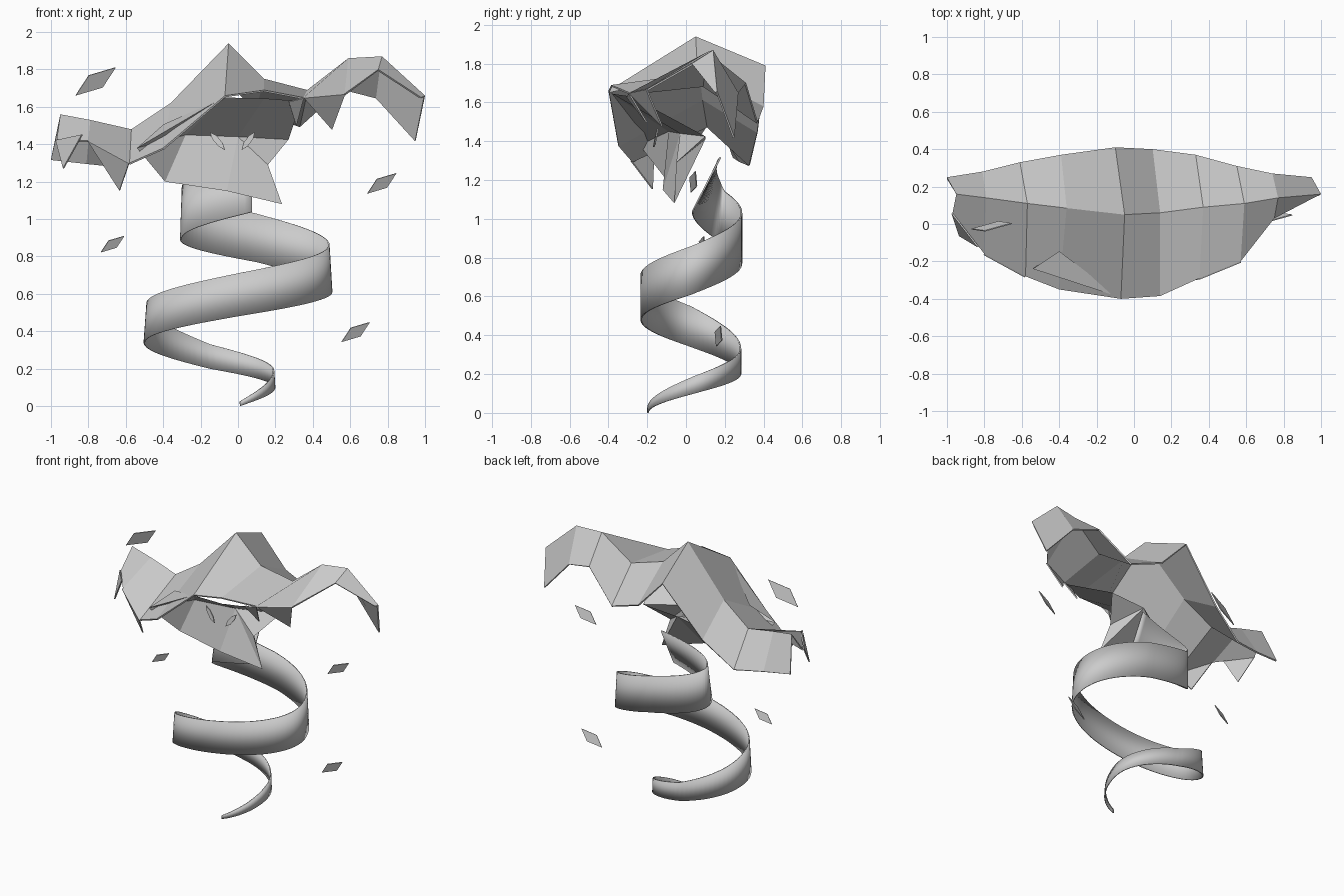
import bpy, math
from mathutils import Vector

if "Cube" in bpy.data.objects:
    bpy.data.objects.remove(bpy.data.objects["Cube"])

grey = bpy.data.materials.new("plain_grey")
grey.use_nodes = True
COLOR = (0.6, 0.6, 0.6, 1)
grey.diffuse_color = COLOR
grey.node_tree.nodes["Principled BSDF"].inputs["Base Color"].default_value = COLOR


def build(name, verts, faces, smooth=False):
    mesh = bpy.data.meshes.new(name)
    mesh.from_pydata(verts, [], faces)
    mesh.materials.append(grey)
    for p in mesh.polygons:
        p.use_smooth = smooth
    obj = bpy.data.objects.new(name, mesh)
    bpy.context.collection.objects.link(obj)
    return obj


def thicken(obj, amount):
    mod = obj.modifiers.new("thickness", "SOLIDIFY")
    mod.thickness = amount
    mod.offset = -1


# Folded cape: back hem, ridge and front hem
back = [(-1, .25, 1.32), (-.81, .28, 1.3), (-.61, .33, 1.28), (-.39, .37, 1.45), (-.1, .41, 1.79),
        (.1, .4, 1.58), (.33, .37, 1.5), (.55, .31, 1.7), (.74, .27, 1.65), (.95, .25, 1.42)]
ridge = [(-.95, .16, 1.56), (-.79, .14, 1.53), (-.57, .11, 1.48), (-.36, .085, 1.62), (-.05, .05, 1.94),
         (.14, .06, 1.75), (.37, .09, 1.69), (.59, .11, 1.86), (.77, .14, 1.87), (1, .16, 1.66)]
front = [(-.97, .06, 1.42), (-.8, -.16, 1.42), (-.58, -.28, 1.3), (-.4, -.35, 1.38), (-.07, -.4, 1.66),
         (.14, -.385, 1.69), (.35, -.29, 1.65), (.57, -.2, 1.67), (.75, .03, 1.8), (.98, .15, 1.65)]
n = len(ridge)
faces = [(r + i, r + i + 1, r + n + i + 1, r + n + i) for r in (0, n) for i in range(n - 1)]
cape = build("cape", back + ridge + front, [f[::-1] for f in faces])
thicken(cape, 0.01)

# Torn points hanging from the front hem
tears = [(front[0], (-.83, -.12, 1.45), (-.93, -.06, 1.27)),
         (front[1], front[2], (-.63, -.17, 1.155)),
         (front[6], front[7], (.5, -.12, 1.48)),
         ((.27, -.3, 1.63), front[6], (.31, -.2, 1.5))]
for i, tri in enumerate(tears):
    thicken(build(f"torn_point_{i + 1}", tri, [(0, 1, 2)]), 0.008)

# Hollow mask under the cape, its face leaning back from the jaw
p = dict(corner=(-.54, -.24, 1.38), rim=(-.08, -.39, 1.65), rim2=(.14, -.38, 1.645),
         rim3=(.34, -.28, 1.63), flap=(-.4, -.145, 1.505), brow=(-.28, -.09, 1.45),
         middle=(0, -.03, 1.44), temple=(.27, .1, 1.425), cheek=(.16, -.05, 1.29),
         jaw=(-.39, -.1, 1.2), lip=(-.06, -.12, 1.15), chin=(.235, -.06, 1.08), nape=(0, .1, 1.41))
keys = list(p)
panels = ["corner rim flap", "corner brow rim", "rim brow middle rim2", "rim2 middle temple rim3",
          "corner jaw brow", "brow jaw lip middle", "middle lip chin", "middle chin cheek",
          "middle cheek temple", "jaw nape lip", "lip nape chin", "chin nape cheek",
          "cheek nape temple", "corner nape jaw"]
build("mask", list(p.values()), [[keys.index(k) for k in s.split()] for s in panels])

# Slanted almond eyes
for side, (top, low) in {"right": ((-.15, 1.465), (-.07, 1.37)), "left": ((.09, 1.465), (.02, 1.37))}.items():
    a, b = Vector((top[0], -.15, top[1])), Vector((low[0], -.17, low[1]))
    axis = b - a
    across = Vector((axis.z, 0, -axis.x)).normalized() * 0.018
    ring = [a + axis * t + across * math.sin(math.pi * t) * s
            for s, ts in ((1, (0, .3, .7)), (-1, (1, .7, .3))) for t in ts]
    thicken(build(f"{side}_eye", ring, [range(len(ring))]), 0.008)


# Spiral ribbon: sweeps between alternating extremes
def swing(keys, t):
    i = min(int(t // 2), len(keys) - 2)
    u = (t - 2 * i) / 2
    return keys[i] + (keys[i + 1] - keys[i]) * (1 - math.cos(math.pi * u)) / 2


def ramp(keys, t):
    i = min(int(t), len(keys) - 2)
    return keys[i] + (keys[i + 1] - keys[i]) * (t - i)


low = [0, .1, .2, .34, .48, .61, .77, .89, 1.04]
high = [.025, .19, .33, .55, .71, .86, 1.03, 1.17, 1.32]
STEPS = 128
verts = []
for s in range(STEPS + 1):
    t = 8 * s / STEPS
    x = swing((-.18, .2, -.505, .505, -.31, .46), t + 1)
    y = swing((-.2, .285, -.235, .29, .03), t)
    lean = max(0, t - 6.8) * .12
    verts += [(x, y, ramp(low, t)), (x * .97, y + lean, ramp(high, t))]
ribbon = build("spiral_ribbon", verts, [(2 * i, 2 * i + 2, 2 * i + 3, 2 * i + 1) for i in range(STEPS)], True)
thicken(ribbon, 0.008)

# Floating diamond shards
for i, (x, y, z, k) in enumerate([(-.76, -.015, 1.735, 1), (.77, .035, 1.19, .72),
                                  (-.67, .08, .865, .58), (.63, .165, .395, .7)]):
    c = Vector((x, y, z))
    long, short = Vector((.107, .015, .075)) * k, Vector((-.037, -.025, .032)) * k
    thicken(build(f"shard_{i + 1}", [c + long, c + short, c - long, c - short], [(0, 1, 2, 3)]), 0.006)
